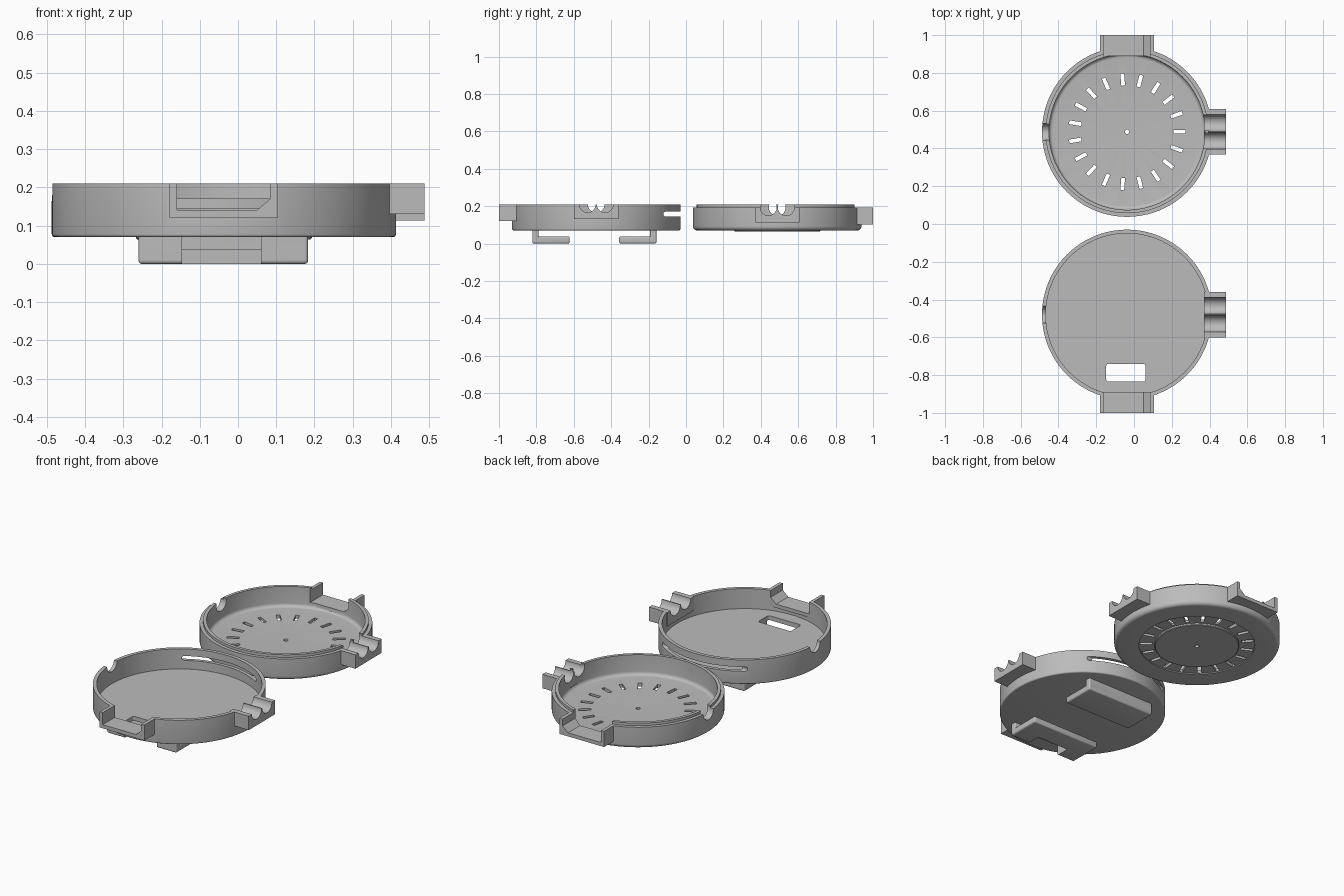
import bpy, bmesh, math
from mathutils import Vector, Matrix

if "Cube" in bpy.data.objects:
    bpy.data.objects.remove(bpy.data.objects["Cube"], do_unlink=True)

CX = -0.037          # shared x centre of both shells
FRONT_Y, BACK_Y = -0.48, 0.488

grey = bpy.data.materials.new("plain grey")
grey.use_nodes = True
grey.diffuse_color = (0.5, 0.5, 0.5, 1)
grey.node_tree.nodes["Principled BSDF"].inputs["Base Color"].default_value = (0.5, 0.5, 0.5, 1)


def finish(bm, name):
    bmesh.ops.recalc_face_normals(bm, faces=bm.faces[:])
    mesh = bpy.data.meshes.new(name)
    bm.to_mesh(mesh)
    bm.free()
    mesh.materials.append(grey)
    obj = bpy.data.objects.new(name, mesh)
    bpy.context.scene.collection.objects.link(obj)
    return obj


def prism(name, pts, axis, lo, hi, bevel=0, bevel_axis=None):
    """Extrude a 2D outline along an axis, optionally rounding edges."""
    def place(p, d):
        return {"x": (d, p[0], p[1]), "y": (p[0], d, p[1]), "z": (p[0], p[1], d)}[axis]
    bm = bmesh.new()
    a = [bm.verts.new(place(p, lo)) for p in pts]
    b = [bm.verts.new(place(p, hi)) for p in pts]
    bm.faces.new(a)
    bm.faces.new(b[::-1])
    for i in range(len(pts)):
        j = (i + 1) % len(pts)
        bm.faces.new((a[i], b[i], b[j], a[j]))
    bmesh.ops.recalc_face_normals(bm, faces=bm.faces[:])
    if bevel:
        edges = bm.edges[:]
        if bevel_axis is not None:
            edges = [e for e in edges
                     if abs((e.verts[0].co - e.verts[1].co).normalized()[bevel_axis]) > 0.9]
        bmesh.ops.bevel(bm, geom=edges, offset=bevel, segments=4, profile=0.5, affect='EDGES')
    return finish(bm, name)


def rect(x0, x1, y0, y1):
    return [(x0, y0), (x1, y0), (x1, y1), (x0, y1)]


def arc(cx, cy, r, start, end, n=6):
    return [(cx + r * math.cos(math.radians(start + (end - start) * i / n)),
             cy + r * math.sin(math.radians(start + (end - start) * i / n))) for i in range(n + 1)]


def circle(cx, cy, r, n=32):
    return arc(cx, cy, r, 0, 360, n)[:-1]


def revolve(name, profile, y, steps=128):
    bm = bmesh.new()
    verts = [bm.verts.new((r, 0, z)) for r, z in profile]
    edges = [bm.edges.new(pair) for pair in zip(verts, verts[1:])]
    bmesh.ops.spin(bm, geom=verts + edges, cent=(0, 0, 0), axis=(0, 0, 1),
                   angle=math.tau, steps=steps, use_merge=False)
    bmesh.ops.remove_doubles(bm, verts=bm.verts[:], dist=1e-5)
    bmesh.ops.translate(bm, verts=bm.verts[:], vec=(CX, y, 0))
    return finish(bm, name)


def combine(obj, tools, op):
    """Bake booleans into the object and discard the tools."""
    for tool in tools:
        tool.hide_render = True
        mod = obj.modifiers.new("bool", 'BOOLEAN')
        mod.operation, mod.solver, mod.object = op, 'EXACT', tool
    deps = bpy.context.evaluated_depsgraph_get()
    baked = bpy.data.meshes.new_from_object(obj.evaluated_get(deps))
    obj.modifiers.clear()
    obj.data = baked
    for tool in tools:
        bpy.data.objects.remove(tool, do_unlink=True)


def add_fittings(shell, y, side, top):
    """Cable block, strap block, and the openings cut through them."""
    outer, inner = sorted((side * 1.0, side * 0.89))
    combine(shell, [
        prism("cable_block", rect(y - 0.12, y + 0.12, top - 0.08, top), "x", 0.37, 0.488),
        prism("strap_block", rect(CX - 0.142, CX + 0.142, top - 0.09, top), "y", outer, inner),
    ], 'UNION')
    low = top - 0.069
    notch = [(-0.16, top + 0.1), (-0.16, low), (0.05, low), (0.085, low + 0.03), (0.085, top + 0.1)]
    outer, inner = sorted((side * 1.05, side * 0.86))
    combine(shell, [
        prism("strap_notch", notch, "y", outer, inner),
        prism("cable_groove_a", circle(y - 0.047, top, 0.044), "x", 0.3, 0.6),
        prism("cable_groove_b", circle(y + 0.047, top, 0.044), "x", 0.3, 0.6),
        prism("side_notch", circle(y, top, 0.045), "x", -0.6, -0.4),
    ], 'DIFFERENCE')


# Front shell: plain cup
front_profile = ([(0, 0.07)] + arc(0.442, 0.078, 0.008, -90, 0, 4)
                 + [(0.45, 0.21), (0.43, 0.21), (0.43, 0.095), (0, 0.095)])
front_shell = revolve("front_shell", front_profile, FRONT_Y)
add_fittings(front_shell, FRONT_Y, -1, 0.21)
combine(front_shell, [
    prism("floor_window", rect(-0.147, 0.06, -0.835, -0.74), "z", 0.02, 0.12, 0.012, 2),
    prism("wall_slot", rect(-0.12, 0.1, 0.145, 0.17), "x", -0.6, 0.6, 0.008, 0),
], 'DIFFERENCE')

# Back shell: stepped rim, rounded base, raised centre disc and ring recess
back_profile = ([(0, 0.064), (0.226, 0.064), (0.23, 0.068), (0.23, 0.076), (0.315, 0.076), (0.315, 0.07)]
                + arc(0.428, 0.092, 0.022, -90, 0)
                + [(0.45, 0.193), (0.431, 0.193), (0.431, 0.208), (0.413, 0.208)]
                + arc(0.393, 0.112, 0.02, 0, -90) + [(0, 0.092)])
back_shell = revolve("back_shell", back_profile, BACK_Y)
add_fittings(back_shell, BACK_Y, 1, 0.193)

# Radial vents and centre hole
vents = [prism("centre_hole", circle(CX, BACK_Y, 0.012, 16), "z", 0, 0.15)]
for i in range(19):
    vent = prism("vent", rect(0.245, 0.31, -0.01, 0.01), "z", 0, 0.15)
    vent.data.transform(Matrix.Translation(Vector((CX, BACK_Y, 0)))
                        @ Matrix.Rotation(math.tau * i / 19, 4, 'Z'))
    vents.append(vent)
combine(back_shell, vents, 'DIFFERENCE')


# Belt hooks under the front shell
def hook(name, edge, direction):
    wall, tip = edge + direction * 0.034, edge + direction * 0.2
    plate = prism(name, rect(*sorted((edge, tip)), 0, 0.038), "x", -0.26, 0.183, 0.009)
    stem = prism("stem", rect(*sorted((edge, wall)), 0.012, 0.08), "x", -0.26, 0.183, 0.008, 2)
    combine(plate, [stem], 'UNION')
    return plate


front_hook = hook("front_hook", -0.822, 1)
combine(front_hook, [prism("hook_gap", rect(-0.147, 0.06, -0.9, -0.74), "z", -0.05, 0.2)], 'DIFFERENCE')
rear_hook = hook("rear_hook", -0.158, -1)

# Smooth shading with sharp edges kept
bpy.ops.object.select_all(action='DESELECT')
for obj in (front_shell, back_shell, front_hook, rear_hook):
    obj.select_set(True)
    bpy.context.view_layer.objects.active = obj
bpy.ops.object.shade_smooth_by_angle(angle=math.radians(30))
